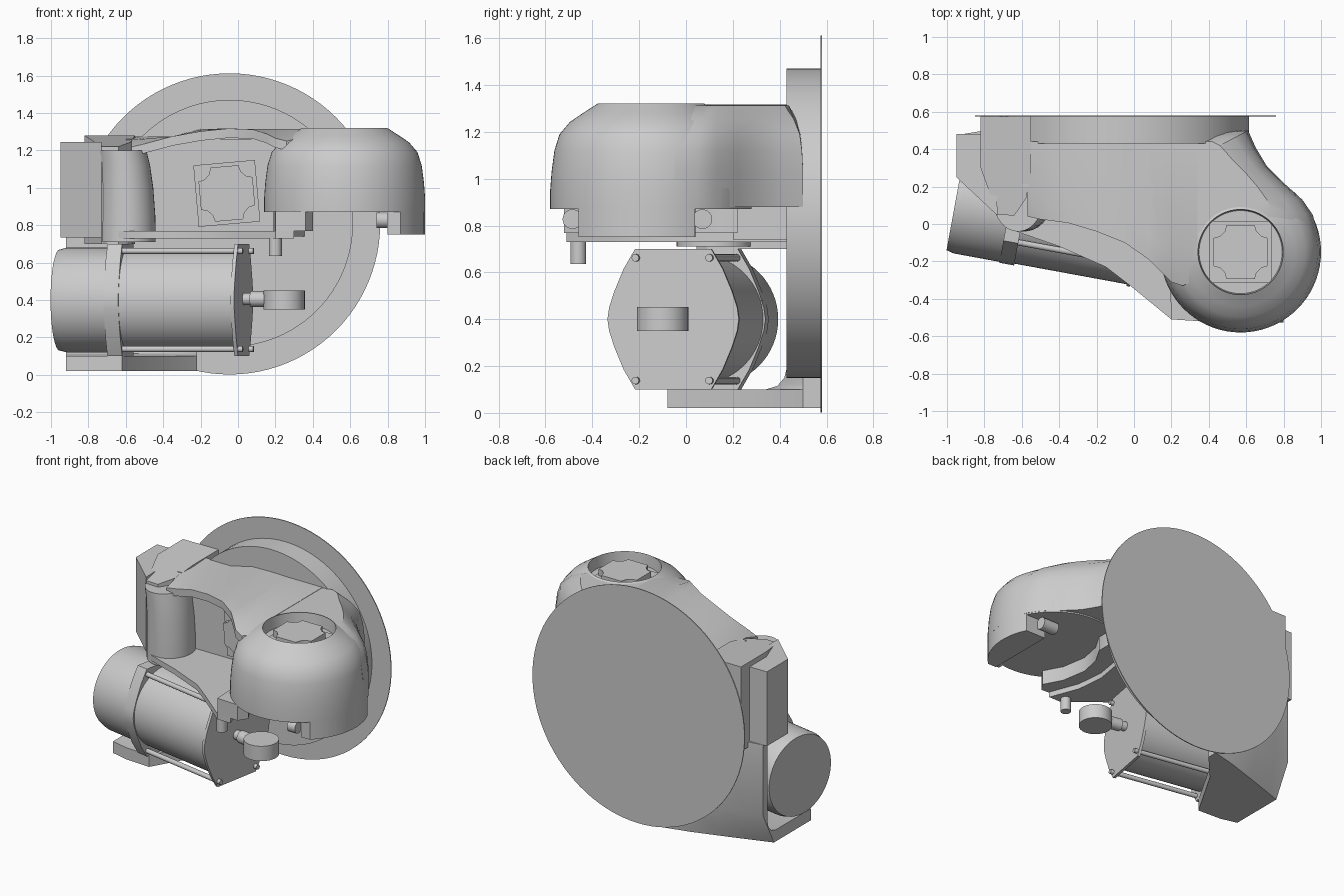
import bpy, bmesh
from math import sin, cos, pi, radians
from mathutils import Matrix, Vector

if "Cube" in bpy.data.objects:
    bpy.data.objects.remove(bpy.data.objects["Cube"])


def finish(name, bm, smooth=True):
    bmesh.ops.remove_doubles(bm, verts=bm.verts, dist=1e-5)
    bmesh.ops.recalc_face_normals(bm, faces=bm.faces)
    me = bpy.data.meshes.new(name)
    bm.to_mesh(me)
    bm.free()
    ob = bpy.data.objects.new(name, me)
    bpy.context.collection.objects.link(ob)
    if smooth:
        bpy.ops.object.select_all(action='DESELECT')
        ob.select_set(True)
        bpy.context.view_layer.objects.active = ob
        bpy.ops.object.shade_smooth_by_angle(angle=radians(32))
    return ob


def loft(name, rings, smooth=True):
    """Skin a stack of equal-length point rings and cap both ends."""
    bm = bmesh.new()
    rows = [[bm.verts.new(p) for p in r] for r in rings]
    n = len(rows[0])
    for a, b in zip(rows, rows[1:]):
        for i in range(n):
            j = (i + 1) % n
            bm.faces.new((a[i], a[j], b[j], b[i]))
    bm.faces.new(rows[0])
    bm.faces.new(rows[-1])
    return finish(name, bm, smooth)


def prism(name, outline, lo, hi, axis='z', smooth=True):
    put = {'z': lambda a, b, h: (a, b, h), 'y': lambda a, b, h: (a, h, b),
           'x': lambda a, b, h: (h, a, b)}[axis]
    return loft(name, [[put(a, b, h) for a, b in outline] for h in (lo, hi)], smooth)


def lathe(name, profile, loc, axis='z', n=48):
    """Spin (radius, height) points around an axis through loc."""
    bm = bmesh.new()
    vs = [bm.verts.new((r, 0, h)) for r, h in profile]
    es = [bm.edges.new(p) for p in zip(vs, vs[1:])]
    bmesh.ops.spin(bm, geom=vs + es, axis=(0, 0, 1), cent=(0, 0, 0),
                   angle=2 * pi, steps=n, use_duplicate=False)
    rot = {'z': Matrix(), 'x': Matrix.Rotation(pi / 2, 4, 'Y'),
           'y': Matrix.Rotation(-pi / 2, 4, 'X')}[axis]
    bmesh.ops.transform(bm, matrix=Matrix.Translation(Vector(loc)) @ rot, verts=bm.verts)
    return finish(name, bm)


def cyl(name, r, lo, hi, loc, axis='z', n=24):
    return lathe(name, [(0, lo), (r, lo), (r, hi), (0, hi)], loc, axis, n)


# Rear mounting disc and drum
cyl("mounting_disc", 0.805, 0.574, 0.58, (-0.045, 0, 0.807), 'y', 96)
cyl("drum", 0.66, 0.43, 0.575, (-0.045, 0, 0.81), 'y', 96)

# Domed head with a sunk top
HX, HY = 0.57, -0.15
lathe("head_dome", [(0, .87), (.43, .87), (.43, .95), (.424, 1.03), (.412, 1.12), (.39, 1.19),
                    (.345, 1.243), (.29, 1.28), (.228, 1.32), (.222, 1.24), (0, 1.24)],
      (HX, HY, 0), 'z', 72)

# Shoulder blending the head back into the drum
base = [(.2, .46), (.2, -.1), (.35, .05), (.57, .12), (.75, .06), (.985, -.05), (.955, .05),
        (.9, .13), (.8, .22), (.71, .31), (.65, .41), (.61, .5), (.45, .5)]
top = [(.25, .44), (.25, -.08), (.345, -.05), (.47, .07), (.62, .085), (.72, .035), (.73, .08),
       (.71, .13), (.66, .2), (.6, .27), (.53, .34), (.46, .42), (.42, .44)]
rings = []
for t, z in [(0, .88), (0, 1.03), (.06, 1.12), (.18, 1.19), (.5, 1.255), (1, 1.312)]:
    rings.append([(a + (c - a) * t, b + (d - b) * t, z)
                  for (a, b), (c, d) in zip(base, top)])
loft("shoulder", rings)

# Skirt on the outer edge of the head
arc = [(HX + .43 * cos(radians(a)), HY + .43 * sin(radians(a))) for a in range(-46, 27, 6)]
prism("head_skirt", arc + [(.8, .04), (.8, -.46)], .75, .88)
cyl("head_bolt_front", .042, .74, .8, (0, -.485, .827), 'x')
cyl("head_bolt_back", .042, .74, .86, (0, .07, .827), 'x')

# Curved top plate of the arm: cross sections along x (x, front y, front z)
st = [(-.57, .04, 1.218), (-.5, .025, 1.235), (-.35, .005, 1.275), (-.2, -.04, 1.302),
      (-.05, -.1, 1.317), (.08, -.19, 1.312), (.15, -.26, 1.29), (.2, -.31, 1.265),
      (.26, -.33, 1.25), (.34, -.3, 1.27)]
rings = []
for x, y, z in st:
    back = max(z, 1.275 if x < -.3 else 1.314)
    ym = -.12 if x > .1 else y + .12
    zm = back if x > .1 else (z + 2 * back) / 3
    rings.append([(x, y, z - .05), (x, ym, zm - .05), (x, .44, back - .05),
                  (x, .44, back), (x, ym, zm), (x, y, z)])
loft("arm_top_plate", rings)

# Recessed wall and rounded column of the arm
prism("arm_wall", [(-.6, .44), (-.6, .2), (.28, .2), (.36, .44)], .74, 1.26)
loft("arm_column", [[(-.59 + dx + (.15 + g) * cos(i * pi / 20), .12 + .16 * sin(i * pi / 20), z)
                     for i in range(40)]
                    for z, dx, g in [(.71, .0, .0), (.85, .0, -.002), (1., -.005, -.008),
                                     (1.12, -.015, -.015), (1.2, -.03, -.02)]])

# Lower plate, crescent under the head and its peg
prism("arm_bottom_plate", [(-.72, .06), (-.63, -.04), (-.4, -.12), (-.15, -.23), (-.02, -.33),
                           (.2, -.51), (.3, -.51), (.22, -.3), (.2, -.1), (.25, .2),
                           (.3, .44), (-.72, .44)], .73, .768)
prism("head_crescent", [(.2, -.51), (.36, -.52), (.4, -.46), (.33, -.33), (.3, -.15), (.33, 0),
                        (.4, .12), (.4, .22), (.22, .22), (.2, 0), (.19, -.25)], .768, .875)
cyl("peg", .034, .635, .77, (.2, -.46, 0))


# Notched nuts on the head and on the wall
def nut(name, mat):
    q = [(.145, .075), (.11, .085), (.085, .11), (.075, .145)]
    pts = []
    for k in range(4):
        c, s = cos(k * pi / 2), sin(k * pi / 2)
        pts += [(a * c - b * s, a * s + b * c) for a, b in q]
    square = [(-.165, -.165), (.165, -.165), (.165, .165), (-.165, .165)]
    for part, o, h in ((name, pts, .06), (name + "_base", square, .015)):
        prism(part, o, -.01, h).matrix_world = mat


nut("head_nut", Matrix.Translation((HX, HY, 1.235)))
nut("wall_nut", Matrix.Translation((-.06, .2, .97)) @ Matrix.Rotation(radians(-5), 4, 'Y')
    @ Matrix.Rotation(pi / 2, 4, 'X'))

# Side bracket and outer block
prism("side_bracket", [(-.82, .575), (-.82, .3), (-.73, .05), (-.64, .045), (-.59, .09),
                       (-.565, .17), (-.55, .3), (-.55, .575)], .7, 1.2, smooth=False)
loft("side_bracket_cap", [[(-.82, .575, z), (-.82, .3, z), (-.73, .05, z - d), (-.64, .045, z - d),
                           (-.575, .14, z - d * .6), (-.55, .3, z), (-.55, .575, z)]
                          for z, d in ((1.19, .01), (1.28, .06))], smooth=False)
prism("outer_block", [(-.95, .48), (-.95, .25), (-.73, .045), (-.74, .48)], .735, 1.245,
      smooth=False)

# Lower bracket: a foot with a filleted upright, its back leaning in behind the motor end
inner = [(.735, .432), (.2, .432), (.15, .42), (.115, .39), (.1, .34)]
rings = []
for x, front, back_low, back_high in [(-.92, -.04, .36, .48), (-.8, -.07, .4, .5),
                                      (-.62, -.08, .46, .55), (-.4, .3, .53, .575),
                                      (-.22, .5, .575, .575)]:
    rings.append([(x, front, .02), (x, back_low, .02), (x, back_high, .25), (x, back_high, .735)]
                 + [(x, max(y, front), z) for z, y in inner] + [(x, front, .1)])
loft("lower_bracket", rings)

# Angled motor, built along its own axis and then turned
plate = [(.165, .3), (.215, .215), (.255, .12), (.278, .05), (.285, 0)]
outline = plate + [(a, -b) for a, b in plate[-2::-1]]
outline += [(-a, -b) for a, b in outline]
parts = [
    lathe("motor_rear", [(0, -1.0), (.27, -1.0), (.28, -.96), (.28, -.66), (0, -.66)], (0, 0, 0), 'x', 64),
    cyl("motor_body", .275, -.66, -.01, (0, 0, 0), 'x', 64),
    prism("motor_flange", outline, -.71, -.63, 'x'),
    prism("motor_end_plate", outline, -.02, .0, 'x'),
    cyl("gauge_collar", .032, 0, .06, (0, 0, .005), 'x'),
    cyl("gauge_stem", .042, .04, .18, (0, 0, .005), 'x'),
]
for sy in (-1, 1):
    for sz in (-1, 1):
        parts.append(cyl(f"tie_rod_{sy}_{sz}", .016, -.66, .025,
                         (0, sy * .16, sz * .262), 'x', 12))
turn = Matrix.Translation((.03, -.055, .4)) @ Matrix.Rotation(radians(-10.4), 4, 'Z')
for p in parts:
    p.matrix_world = turn
cyl("gauge_dial", .11, .35, .452, (.247, -.1, 0), 'z', 40)
